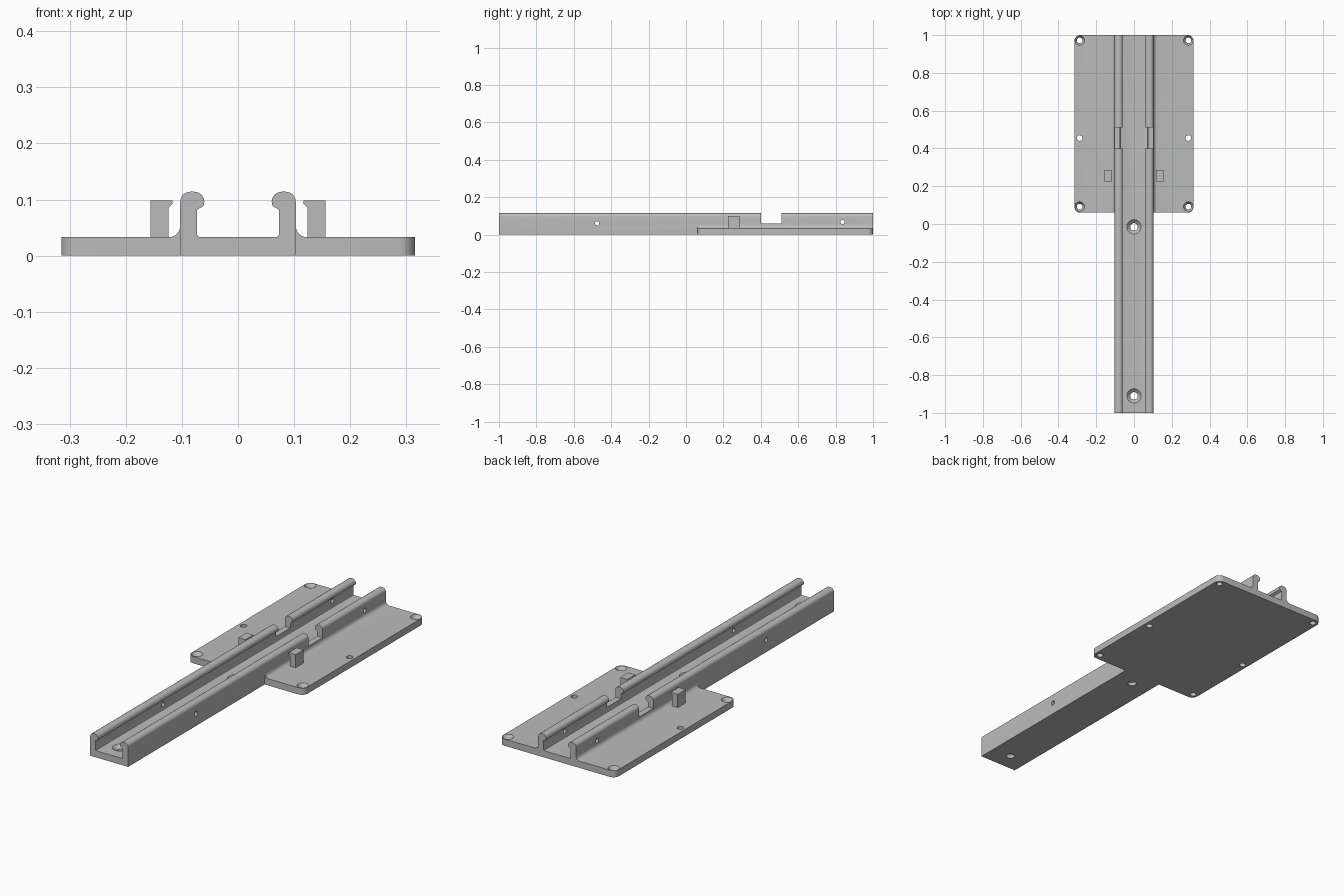
import bpy, bmesh, math
from mathutils import Matrix, Vector

cube = bpy.data.objects.get("Cube")
if cube:
    bpy.data.objects.remove(cube, do_unlink=True)

grey = bpy.data.materials.new("light grey plastic")
grey.use_nodes = True
GREY = (0.5, 0.5, 0.5, 1)
grey.diffuse_color = GREY
grey.node_tree.nodes["Principled BSDF"].inputs["Base Color"].default_value = GREY

PLATE_TOP = 0.033


def make_object(name, bm):
    bmesh.ops.recalc_face_normals(bm, faces=bm.faces)
    mesh = bpy.data.meshes.new(name)
    bm.to_mesh(mesh)
    bm.free()
    mesh.materials.append(grey)
    obj = bpy.data.objects.new(name, mesh)
    bpy.context.collection.objects.link(obj)
    return obj


def loft(name, rings):
    """Closed solid through matching rings of points."""
    bm = bmesh.new()
    loops = [[bm.verts.new(p) for p in ring] for ring in rings]
    n = len(loops[0])
    for a, b in zip(loops, loops[1:]):
        for i in range(n):
            j = (i + 1) % n
            bm.faces.new((a[i], a[j], b[j], b[i]))
    bm.faces.new(loops[0])
    bm.faces.new(loops[-1])
    return make_object(name, bm)


def extrude_y(name, profile, y0, y1):
    return loft(name, [[(x, y, z) for x, z in profile] for y in (y0, y1)])


def lathe(name, steps, origin, sideways=False):
    """Round cutter from (radius, height) steps, upright or along x."""
    turn = Matrix.Rotation(math.pi / 2, 3, "Y") if sideways else Matrix.Identity(3)
    angles = [math.tau * i / 32 for i in range(32)]
    return loft(name, [[turn @ Vector((r * math.cos(a), r * math.sin(a), h)) + Vector(origin)
                        for a in angles] for r, h in steps])


def arc(cx, cy, r, start, end, n=6):
    angles = [math.radians(start + (end - start) * i / n) for i in range(n + 1)]
    return [(cx + r * math.cos(a), cy + r * math.sin(a)) for a in angles]


def combine(target, other, operation):
    mod = target.modifiers.new("join", "BOOLEAN")
    mod.operation = operation
    mod.solver = "EXACT"
    mod.object = other
    bpy.ops.object.select_all(action="DESELECT")
    bpy.context.view_layer.objects.active = target
    target.select_set(True)
    bpy.ops.object.modifier_apply(modifier=mod.name)
    bpy.data.objects.remove(other, do_unlink=True)


def mirrored(profile):
    return [(-x, z) for x, z in reversed(profile)]


# Channel rail with rounded, inward-facing lips
half = [(0.103, 0)]
half += arc(0.085, 0.096, 0.018, 0, 90)
half += arc(0.078, 0.096, 0.018, 90, 205, 8)
half += [(0.073, 0.082)] + arc(0.068, 0.038, 0.005, 0, -90, 3)[:1] + [(0.0715, 0.0345), (0.068, PLATE_TOP)]
body = extrude_y("rail_bracket", half + mirrored(half), -1, 1)

# Gap across both walls of the rail
gap = [(-0.2, 0.058), (0.2, 0.058), (0.2, 0.2), (-0.2, 0.2)]
combine(body, extrude_y("gap_cutter", gap, 0.4, 0.51), "DIFFERENCE")

# Mounting plate with rounded corners
R = 0.03
outline = (arc(0.315 - R, 1 - R, R, 0, 90) + arc(R - 0.315, 1 - R, R, 90, 180)
           + arc(R - 0.315, 0.06 + R, R, 180, 270) + arc(0.315 - R, 0.06 + R, R, 270, 360))
plate = loft("mounting_plate", [[(x, y, z) for x, y in outline] for z in (0, PLATE_TOP)])
combine(body, plate, "UNION")

# Fillets along the rail and hooked side clips
fillet = [(0.098, 0.02), (0.123, 0.02)] + arc(0.123, 0.053, 0.02, 270, 180) + [(0.098, 0.053)]
clip = [(0.124, 0.02), (0.156, 0.02), (0.156, 0.098), (0.117, 0.098), (0.117, 0.092),
        (0.124, 0.085), (0.124, 0.04)]
for flip in (False, True):
    shape = mirrored if flip else list
    combine(body, extrude_y("fillet", shape(fillet), 0.062, 1), "UNION")
    combine(body, extrude_y("clip", shape(clip), 0.225, 0.287), "UNION")

# Countersunk screw holes
screws = [(0, -0.015, 0.038, 0.02), (0, -0.91, 0.038, 0.02)]
screws += [(sx * 0.288, y, 0.026, 0.015) for sx in (-1, 1) for y in (0.092, 0.972)]
for x, y, wide, narrow in screws:
    steps = [(narrow, -0.02), (narrow, 0.016), (wide, PLATE_TOP), (wide, 0.05)]
    combine(body, lathe("screw_cutter", steps, (x, y, 0)), "DIFFERENCE")

# Plain holes through the plate and through the rail walls
for sx in (-1, 1):
    combine(body, lathe("pin_cutter", [(0.015, -0.02), (0.015, 0.05)], (sx * 0.288, 0.455, 0)), "DIFFERENCE")
for y, z in ((-0.475, 0.06), (0.837, 0.067)):
    combine(body, lathe("side_cutter", [(0.011, -0.2), (0.011, 0.2)], (0, y, z), True), "DIFFERENCE")

bpy.ops.object.select_all(action="DESELECT")
body.select_set(True)
bpy.context.view_layer.objects.active = body
bpy.ops.object.shade_smooth_by_angle(angle=math.radians(30))
